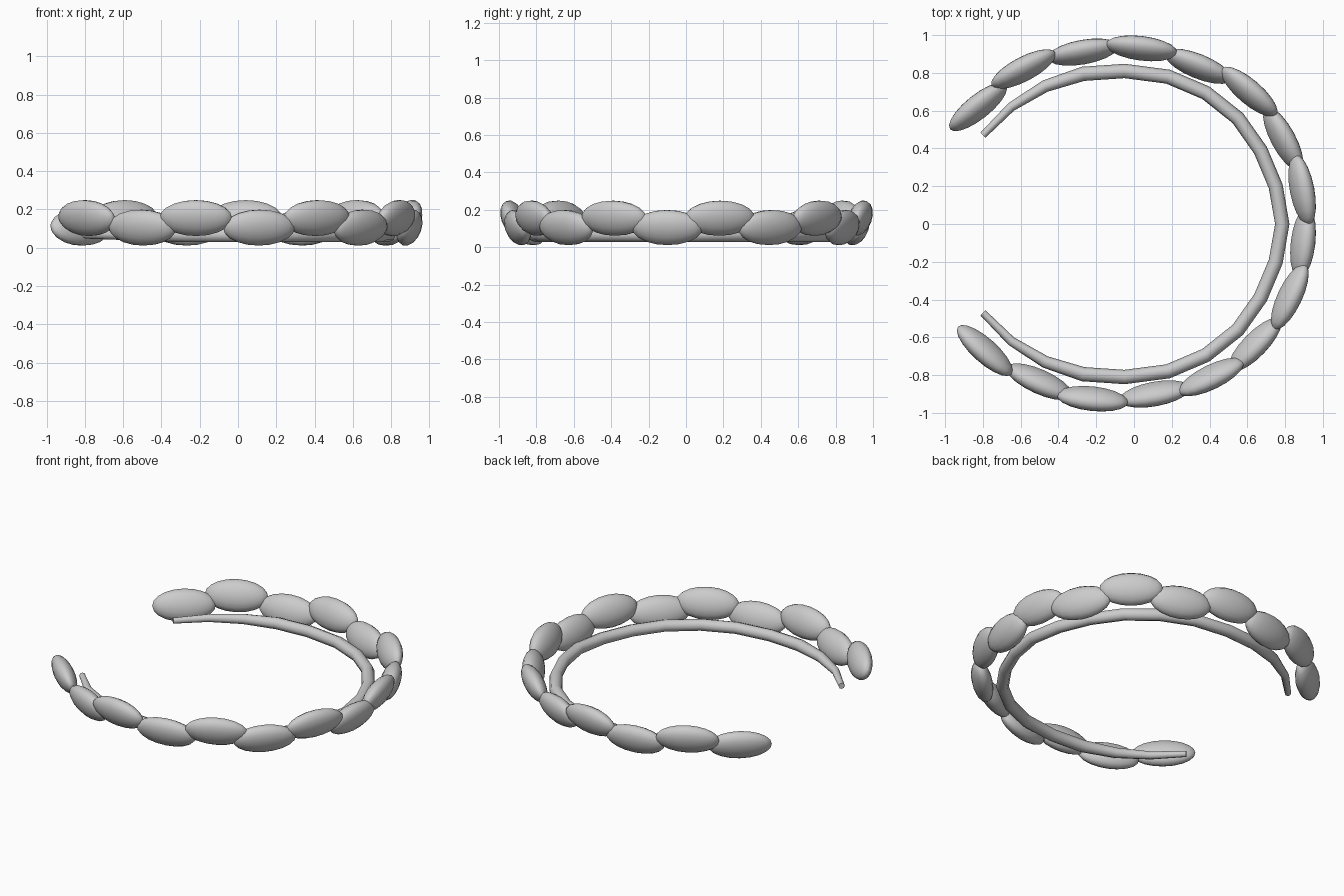
import bpy, math
from mathutils import Vector, Matrix

cube = bpy.data.objects.get("Cube")
if cube:
    bpy.data.objects.remove(cube)

grey = bpy.data.materials.new("light_grey")
grey.use_nodes = True
grey.diffuse_color = (0.6, 0.6, 0.6, 1)
grey.node_tree.nodes["Principled BSDF"].inputs["Base Color"].default_value = (0.6, 0.6, 0.6, 1)


def smooth(obj, angle):
    bpy.ops.object.select_all(action="DESELECT")
    obj.select_set(True)
    bpy.context.view_layer.objects.active = obj
    bpy.ops.object.shade_smooth_by_angle(angle=math.radians(angle))


# Leaf path: the first and last points only steer the end leaves
path = [(-1.02, -.37), (-.79, -.67), (-.50, -.835), (-.22, -.925), (.11, -.90),
        (.41, -.81), (.64, -.64), (.825, -.385), (.895, -.10), (.89, .18),
        (.79, .45), (.61, .70), (.34, .835), (.04, .93), (-.27, .91),
        (-.585, .82), (-.825, .62), (-1.05, .45)]
lean = Matrix.Rotation(math.radians(-20), 4, "X")

# Overlapping oval leaves, alternately high and low, leaning outward
for i in range(1, len(path) - 1):
    before, here, after = (Vector(path[k]) for k in (i - 1, i, i + 1))
    along = after - before
    turn = Matrix.Rotation(math.atan2(along.y, along.x), 4, "Z")
    height = .155 if i % 2 else .105
    bpy.ops.mesh.primitive_uv_sphere_add(segments=16, ring_count=10, radius=1)
    leaf = bpy.context.object
    leaf.name = f"leaf_{i}"
    # Lay the poles along the path, then flatten, lean and place the leaf
    shape = Matrix.Diagonal((.19, .06, .099, 1)) @ Matrix.Rotation(math.pi / 2, 4, "Y")
    lean_out = lean.inverted()
    leaf.data.transform(lean_out @ shape)
    leaf.matrix_world = Matrix.Translation((here.x, here.y, height)) @ turn
    leaf.data.materials.append(grey)
    smooth(leaf, 60)

# Open inner band, mirrored front to back and tapered at the ends
half = [(-.80, .47, .5), (-.65, .62, .65), (-.47, .73, .85), (-.27, .795, 1),
        (-.05, .81, 1), (.18, .78, 1), (.38, .695, 1), (.55, .56, 1),
        (.67, .39, 1), (.75, .20, 1)]
points = [(x, -y, r) for x, y, r in half] + [(.785, 0, 1)] + half[::-1]
curve = bpy.data.curves.new("inner_band", "CURVE")
curve.dimensions = "3D"
curve.bevel_depth = .038
curve.bevel_resolution = 2
curve.use_fill_caps = True
spline = curve.splines.new("POLY")
spline.points.add(len(points) - 1)
for p, (x, y, r) in zip(spline.points, points):
    p.co = (x, y, .067, 1)
    p.radius = r
band = bpy.data.objects.new("inner_band", curve)
bpy.context.collection.objects.link(band)
bpy.ops.object.select_all(action="DESELECT")
band.select_set(True)
bpy.context.view_layer.objects.active = band
bpy.ops.object.convert(target="MESH")
band = bpy.context.object
band.data.materials.clear()
band.data.materials.append(grey)
smooth(band, 50)
